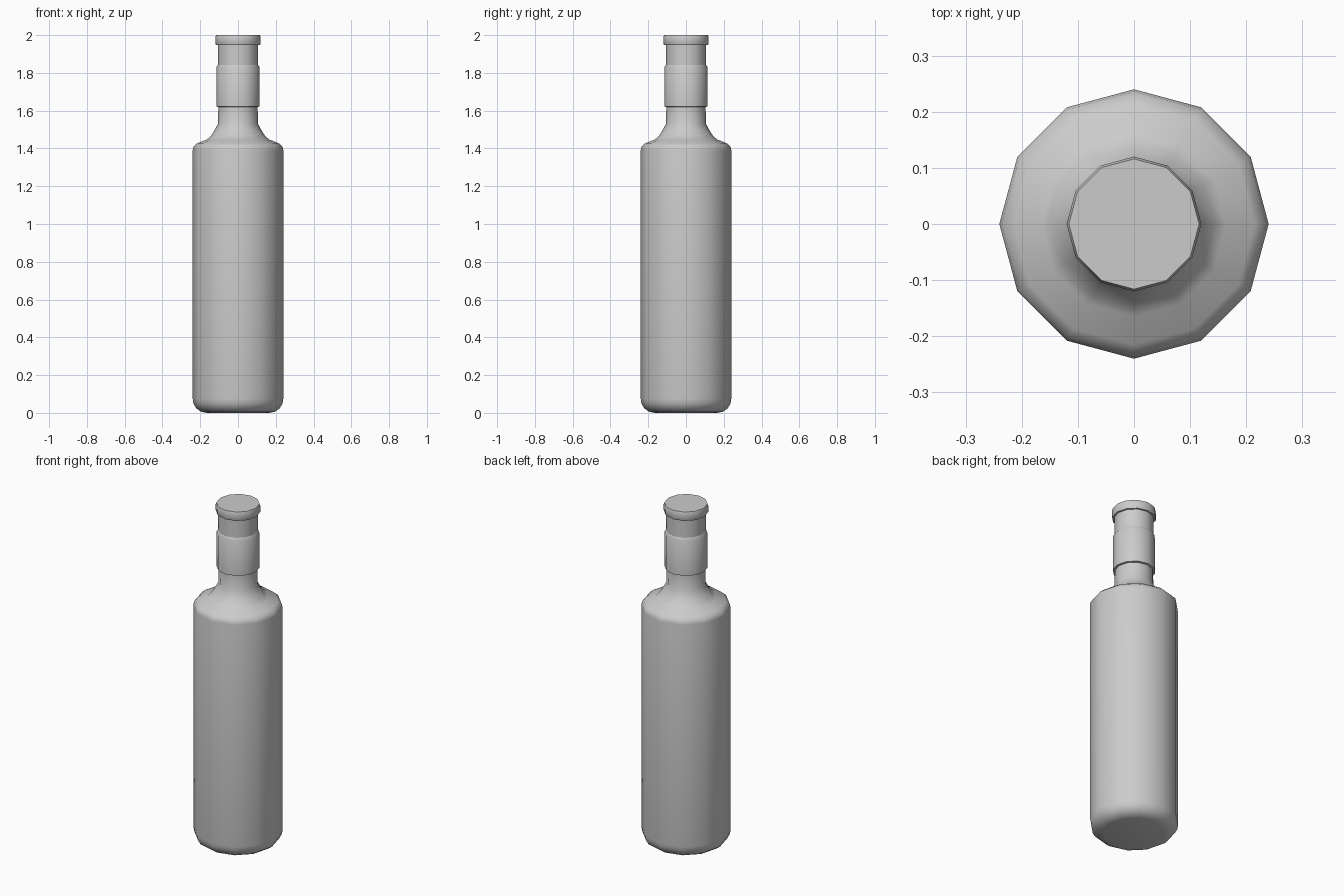
import bpy, bmesh, math

if "Cube" in bpy.data.objects:
    bpy.data.objects.remove(bpy.data.objects["Cube"])

SIDES = 12


def lathe(name, profile, close_bottom=False, close_top=False):
    """Revolve (radius, z) points around z as a 12-sided smooth part."""
    bm = bmesh.new()
    rings = []
    for r, z in profile:
        rings.append([bm.verts.new((r * math.cos(2 * math.pi * i / SIDES),
                                    r * math.sin(2 * math.pi * i / SIDES), z))
                      for i in range(SIDES)])
    for lo, hi in zip(rings, rings[1:]):
        for i in range(SIDES):
            j = (i + 1) % SIDES
            bm.faces.new((lo[i], lo[j], hi[j], hi[i]))
    if close_bottom:
        bm.faces.new(rings[0][::-1])
    if close_top:
        bm.faces.new(rings[-1])
    me = bpy.data.meshes.new(name)
    bm.to_mesh(me)
    bm.free()
    ob = bpy.data.objects.new(name, me)
    bpy.context.collection.objects.link(ob)
    bpy.ops.object.select_all(action='DESELECT')
    ob.select_set(True)
    bpy.context.view_layer.objects.active = ob
    bpy.ops.object.shade_smooth_by_angle(angle=math.radians(50))
    return ob


# bottle: rounded base, straight body, curved shoulder, lower neck
lathe("bottle_body", [
    (0.165, 0.0), (0.195, 0.006), (0.222, 0.025), (0.236, 0.05), (0.24, 0.075),
    (0.24, 1.39), (0.236, 1.41), (0.215, 1.428), (0.165, 1.447),
    (0.143, 1.467), (0.125, 1.495), (0.106, 1.53), (0.104, 1.62)],
    close_bottom=True)

# raised sleeve around the neck
lathe("neck_sleeve", [(0.104, 1.62), (0.115, 1.622), (0.115, 1.828), (0.107, 1.843)])

# upper neck under the cap
lathe("upper_neck", [(0.107, 1.843), (0.107, 1.948)])

# cap with slightly bevelled rims
lathe("cap", [(0.107, 1.948), (0.117, 1.948), (0.12, 1.953),
              (0.12, 1.988), (0.116, 2.0)], close_top=True)
